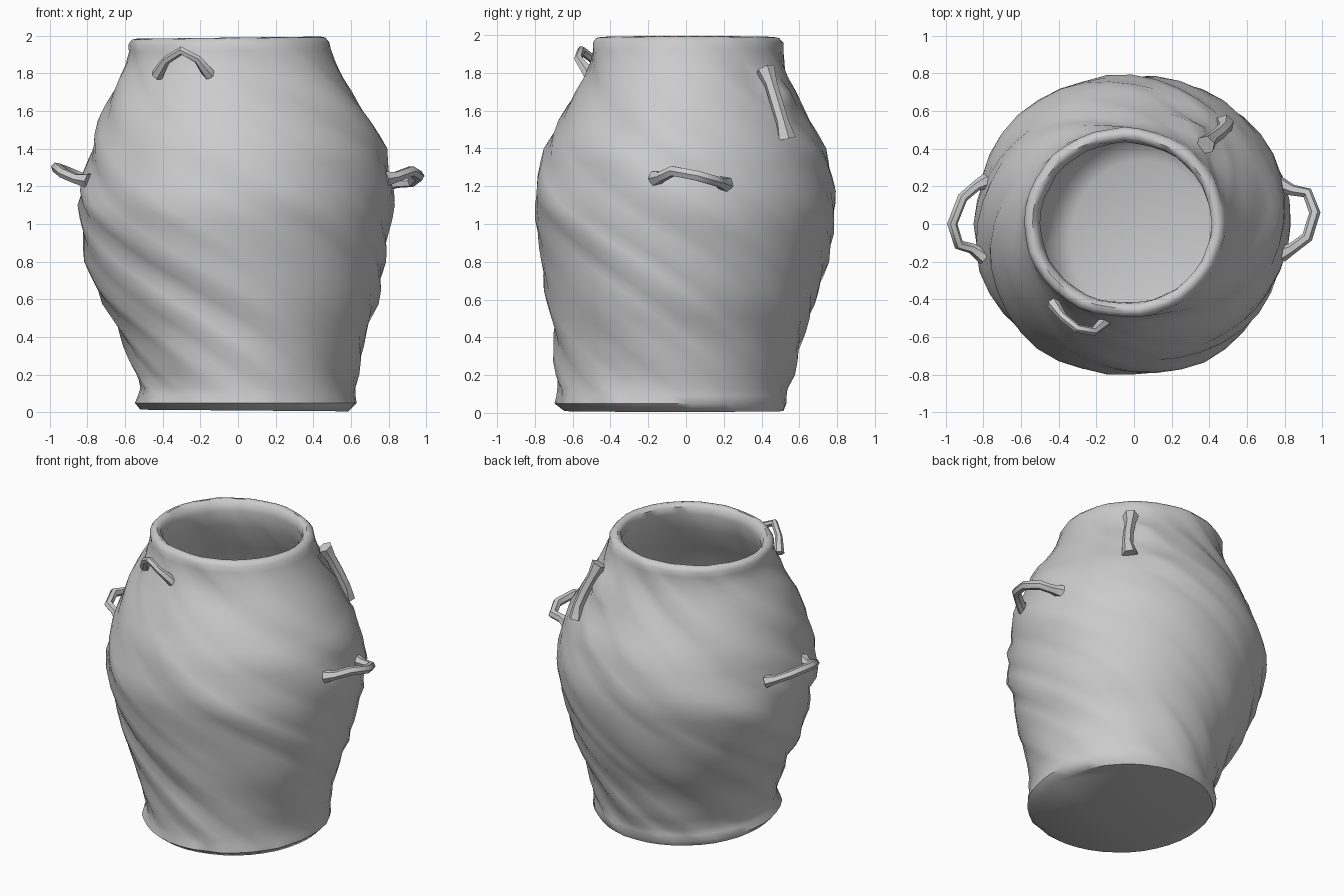
import bpy, bmesh
from math import sin, cos, pi, exp, radians
from mathutils import Vector, noise

if "Cube" in bpy.data.objects:
    bpy.data.objects.remove(bpy.data.objects["Cube"])

SEG = 40
# Body profile: z, left, right, front, back extents
PROFILE = [
    (0.01, -.53, .60, -.65, .53), (0.05, -.55, .635, -.69, .54),
    (0.12, -.52, .625, -.675, .54), (0.20, -.545, .635, -.68, .57),
    (0.40, -.61, .675, -.70, .62), (0.60, -.725, .745, -.735, .70),
    (0.80, -.80, .785, -.765, .755), (1.00, -.845, .82, -.80, .80),
    (1.10, -.855, .825, -.81, .81), (1.20, -.835, .815, -.795, .80),
    (1.40, -.785, .775, -.745, .745), (1.60, -.715, .665, -.645, .63),
    (1.80, -.615, .54, -.535, .54), (1.90, -.575, .495, -.505, .515),
    (1.97, -.585, .48, -.50, .515),
]


def extents(z):
    for a, b in zip(PROFILE, PROFILE[1:]):
        if z <= b[0]:
            t = max(0, (z - a[0]) / (b[0] - a[0]))
            return [p + (q - p) * t for p, q in zip(a[1:], b[1:])]
    return PROFILE[-1][1:]


def surface(z, ang, inset, rough):
    """Point on the pot wall with spiralling hand-worked streaks."""
    x0, x1, y0, y1 = extents(z)
    phi = ang + 2.1 * z
    n = noise.noise(Vector((cos(phi) * 4.5, sin(phi) * 4.5, z * 1.3)))
    d = rough * (n * 0.035 - 0.004) - inset
    # collapsed lug pressed into the back right shoulder
    if inset == 0:
        d += 0.07 * exp(-((ang - radians(57)) / 0.13) ** 2 - ((z - 1.69) / 0.08) ** 2)
    return ((x0 + x1) / 2 + ((x1 - x0) / 2 + d) * cos(ang),
            (y0 + y1) / 2 + ((y1 - y0) / 2 + d) * sin(ang))


def pot_body():
    bm = bmesh.new()
    # outside wall, rolled rim, inside wall: (z, inset, roughness)
    rows = [(0.01, 0.01, 0.2), (0.05, 0, 0.4), (0.09, 0, 0.5), (0.13, 0, 0.7)]
    rows += [(0.2 + 0.075 * i, 0, 1) for i in range(22)]
    rows += [(1.85, 0, .6), (1.92, 0, .4), (1.96, 0, .3), (1.985, 0.02, .3), (1.99, 0.045, .3),
             (1.97, 0.07, .3), (1.92, 0.08, .3)]
    rows += [(1.8 - 0.17 * i, 0.08, 0.5) for i in range(10)]
    rows += [(0.13, 0.1, 0.2), (0.09, 0.2, 0)]
    rings = []
    for z, inset, rough in rows:
        ring = []
        for i in range(SEG):
            a = 2 * pi * i / SEG
            if a > pi * 1.6:
                a -= 2 * pi
            x, y = surface(z, a, inset, rough)
            tilt = 0.012 * x if z > 1.8 else (-0.008 * x if z < 0.03 else 0)
            ring.append(bm.verts.new((x, y, z + tilt)))
        rings.append(ring)
    for lo, hi in zip(rings, rings[1:]):
        for i in range(SEG):
            j = (i + 1) % SEG
            # split along the streak direction
            bm.faces.new((lo[i], lo[j], hi[i]))
            bm.faces.new((lo[j], hi[j], hi[i]))
    # underside and inner floor
    bm.faces.new(rings[0][::-1])
    bm.faces.new(rings[-1])
    me = bpy.data.meshes.new("pot_body")
    bm.to_mesh(me)
    bm.free()
    ob = bpy.data.objects.new("pot_body", me)
    bpy.context.collection.objects.link(ob)
    smooth(ob)


def smooth(ob):
    bpy.ops.object.select_all(action='DESELECT')
    ob.select_set(True)
    bpy.context.view_layer.objects.active = ob
    bpy.ops.object.shade_smooth_by_angle(angle=radians(50))


def handle(name, points, radius):
    """Bent clay loop, flared where it joins the wall."""
    cu = bpy.data.curves.new(name, 'CURVE')
    cu.dimensions = '3D'
    cu.bevel_depth = radius
    cu.bevel_resolution = 1
    cu.use_fill_caps = True
    sp = cu.splines.new('POLY')
    sp.points.add(len(points) - 1)
    for i, (p, co) in enumerate(zip(sp.points, points)):
        p.co = (*co, 1)
        p.radius = 1.5 if i in (0, len(points) - 1) else 1
    ob = bpy.data.objects.new(name, cu)
    bpy.context.collection.objects.link(ob)
    bpy.ops.object.select_all(action='DESELECT')
    ob.select_set(True)
    bpy.context.view_layer.objects.active = ob
    bpy.ops.object.convert(target='MESH')
    smooth(bpy.context.object)


pot_body()
# side loops
handle("right_handle", [(.78, -.16, 1.24), (.84, -.13, 1.25), (.92, -.07, 1.28),
                        (.96, .06, 1.255), (.92, .165, 1.225), (.84, .18, 1.22), (.77, .21, 1.21)], .03)
handle("left_handle", [(-.78, .23, 1.23), (-.84, .20, 1.25), (-.91, .14, 1.28),
                       (-.965, .0, 1.30), (-.93, -.11, 1.27), (-.86, -.13, 1.24), (-.79, -.18, 1.23)], .028)
# small lugs on the shoulder
handle("front_lug", [(-.43, -.42, 1.79), (-.38, -.49, 1.87), (-.30, -.555, 1.92),
                     (-.215, -.57, 1.875), (-.15, -.51, 1.79)], .023)
handle("back_lug_ridge", [(.38, .42, 1.82), (.41, .45, 1.74), (.45, .48, 1.64),
                          (.48, .51, 1.54), (.48, .53, 1.45)], .035)
